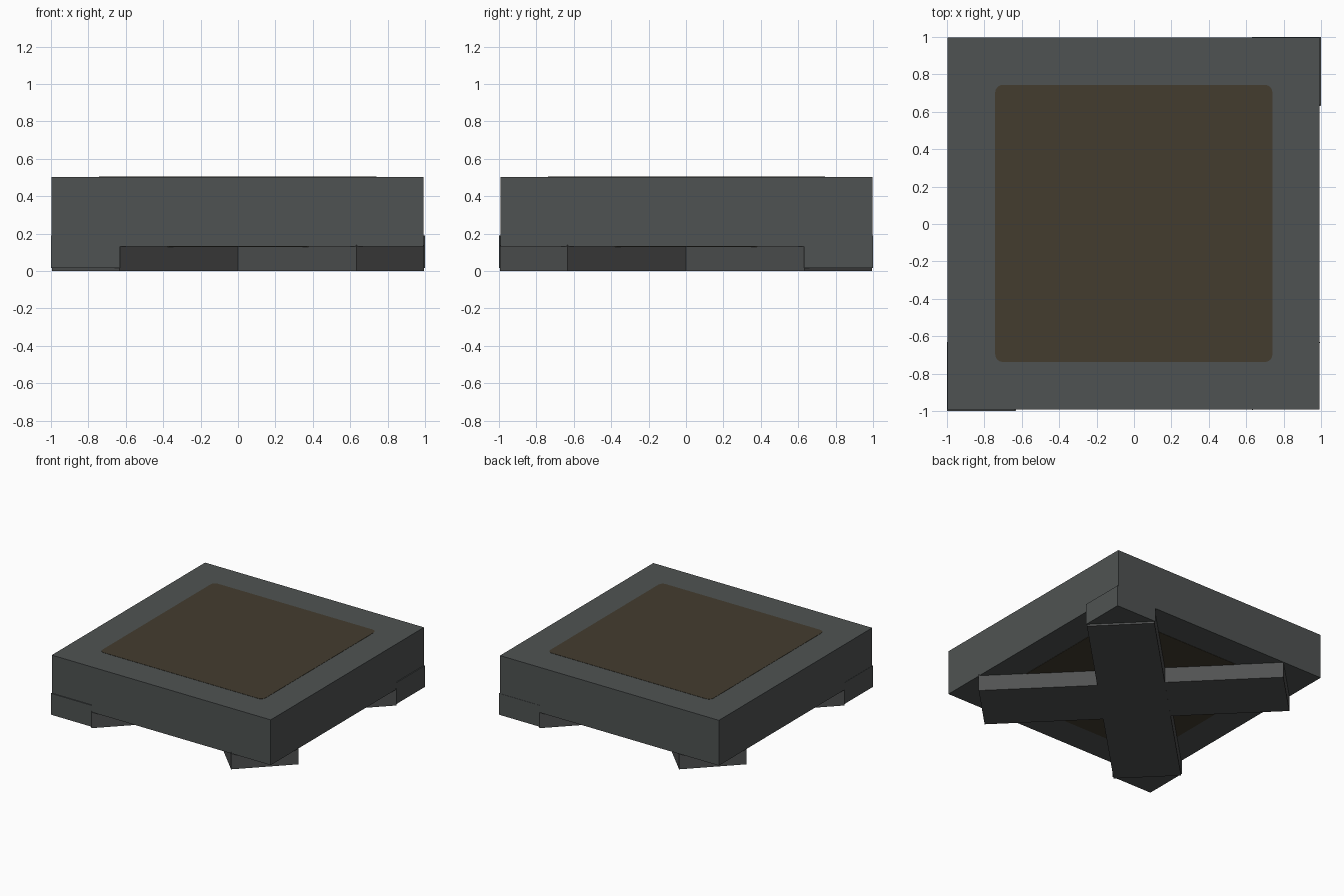
import bpy, bmesh, math

if "Cube" in bpy.data.objects:
    bpy.data.objects.remove(bpy.data.objects["Cube"])


def material(name, rgb):
    m = bpy.data.materials.new(name)
    m.diffuse_color = (*rgb, 1)
    m.use_nodes = True
    m.node_tree.nodes["Principled BSDF"].inputs["Base Color"].default_value = m.diffuse_color
    return m


SLATE = material("slate grey", (0.078, 0.086, 0.085))
STEEL = material("steel grey", (0.082, 0.085, 0.085))
BROWN = material("dark brown", (0.057, 0.046, 0.028))


def prism(name, outline, z0, z1, mat):
    """Extrude a flat outline from z0 up to z1."""
    bm = bmesh.new()
    face = bm.faces.new([bm.verts.new((x, y, z0)) for x, y in outline])
    ext = bmesh.ops.extrude_face_region(bm, geom=[face])["geom"]
    verts = [g for g in ext if isinstance(g, bmesh.types.BMVert)]
    bmesh.ops.translate(bm, verts=verts, vec=(0, 0, z1 - z0))
    bmesh.ops.recalc_face_normals(bm, faces=bm.faces)
    me = bpy.data.meshes.new(name)
    bm.to_mesh(me)
    bm.free()
    me.materials.append(mat)
    ob = bpy.data.objects.new(name, me)
    bpy.context.collection.objects.link(ob)
    return ob


def rect(x0, x1, y0, y1):
    return [(x0, y0), (x1, y0), (x1, y1), (x0, y1)]


def rounded_rect(x0, x1, y0, y1, r, steps=4):
    pts = []
    corners = [(x1 - r, y1 - r), (x0 + r, y1 - r), (x0 + r, y0 + r), (x1 - r, y0 + r)]
    for i, (cx, cy) in enumerate(corners):
        for k in range(steps + 1):
            a = math.pi / 2 * (i + k / steps)
            pts.append((cx + r * math.cos(a), cy + r * math.sin(a)))
    return pts


# main slab
prism("slab", rect(-0.998, 0.992, -0.992, 0.998), 0.13, 0.502, SLATE)

# thin brown panels on the top and the underside
panel = rounded_rect(-0.742, 0.74, -0.738, 0.744, 0.04)
prism("top_panel", panel, 0.501, 0.504, BROWN)
prism("bottom_panel", panel, 0.128, 0.131, BROWN)

# square-ended crossed base beams, running corner to corner
C = 0.634
for s, name in ((1, "base_beam_a"), (-1, "base_beam_b")):
    # the second beam sits a hair higher so the two undersides do not coincide
    z0 = 0.0 if s == 1 else 0.001
    prism(name, [(s * x, y) for x, y in ((C, 0.995), (0.995, C), (-C, -0.995), (-0.995, -C))],
          z0, 0.14, STEEL)

# triangular blocks filling two opposite corners
for s, name in ((1, "back_corner_block"), (-1, "front_corner_block")):
    prism(name, [(s, s), (s * 0.63, s), (s, s * 0.63)], 0.015, 0.19, SLATE)
